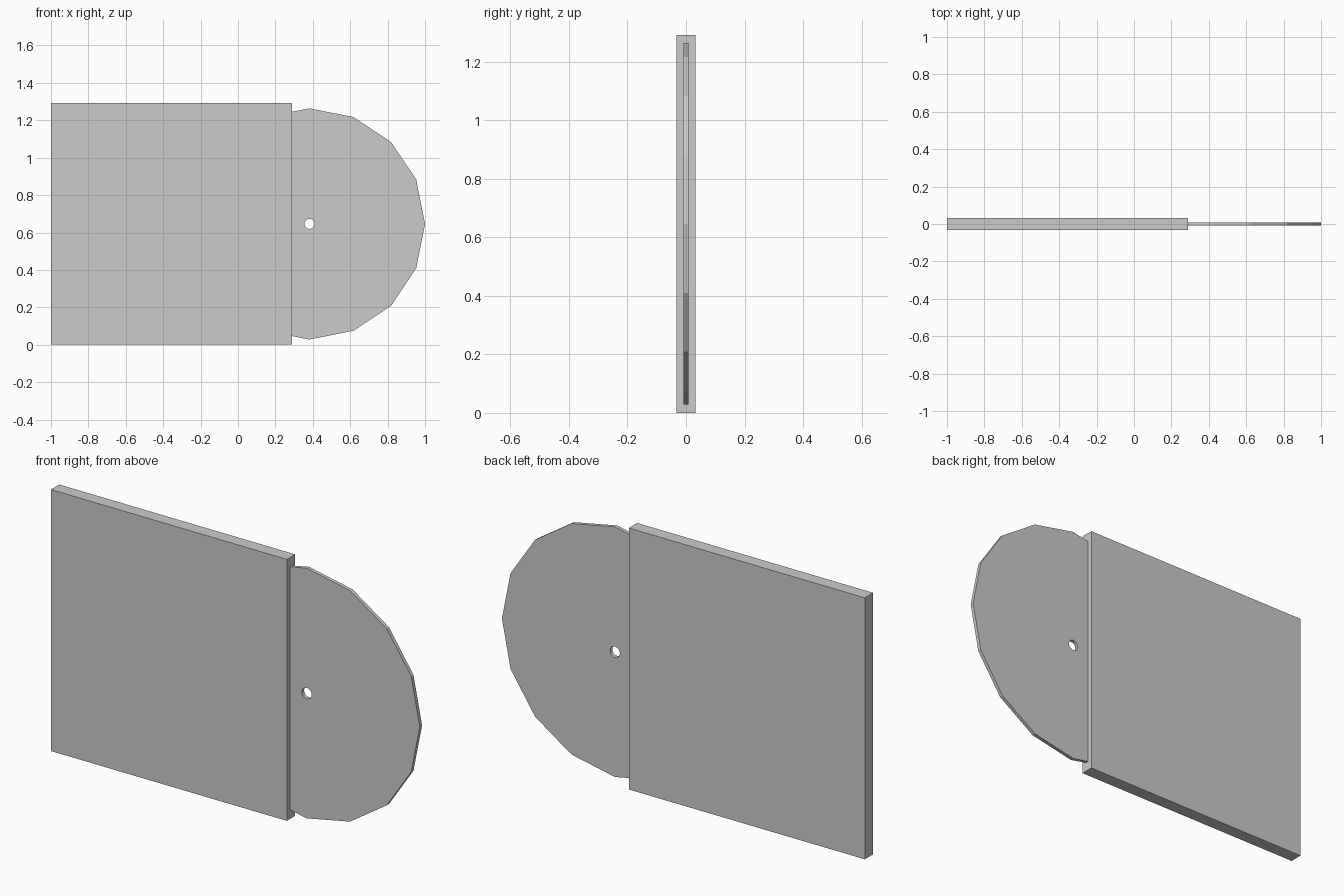
import bpy, bmesh, math

if "Cube" in bpy.data.objects:
    bpy.data.objects.remove(bpy.data.objects["Cube"])

CZ = 0.646


def finish(bm, name):
    bmesh.ops.recalc_face_normals(bm, faces=bm.faces)
    mesh = bpy.data.meshes.new(name)
    bm.to_mesh(mesh)
    bm.free()
    obj = bpy.data.objects.new(name, mesh)
    bpy.context.collection.objects.link(obj)
    return obj


# Square sleeve: a thin slab
bm = bmesh.new()
bmesh.ops.create_cube(bm, size=1)
bmesh.ops.scale(bm, vec=(1.29, 0.065, 2 * CZ), verts=bm.verts)
bmesh.ops.translate(bm, vec=(-0.355, 0, CZ), verts=bm.verts)
finish(bm, "sleeve")

# Disc: 16-sided ring with a spindle hole, half tucked into the sleeve
SIDES, CX, HALF = 16, 0.382, 0.009
bm = bmesh.new()


def ring(radius, y):
    return [bm.verts.new((CX + radius * math.cos(a), y, CZ + radius * math.sin(a)))
            for a in (2 * math.pi * i / SIDES for i in range(SIDES))]


loops = [ring(0.618, -HALF), ring(0.618, HALF), ring(0.027, HALF), ring(0.027, -HALF)]
for k in range(4):
    a, b = loops[k], loops[(k + 1) % 4]
    for i in range(SIDES):
        j = (i + 1) % SIDES
        bm.faces.new((a[i], a[j], b[j], b[i]))
finish(bm, "record_disc")
